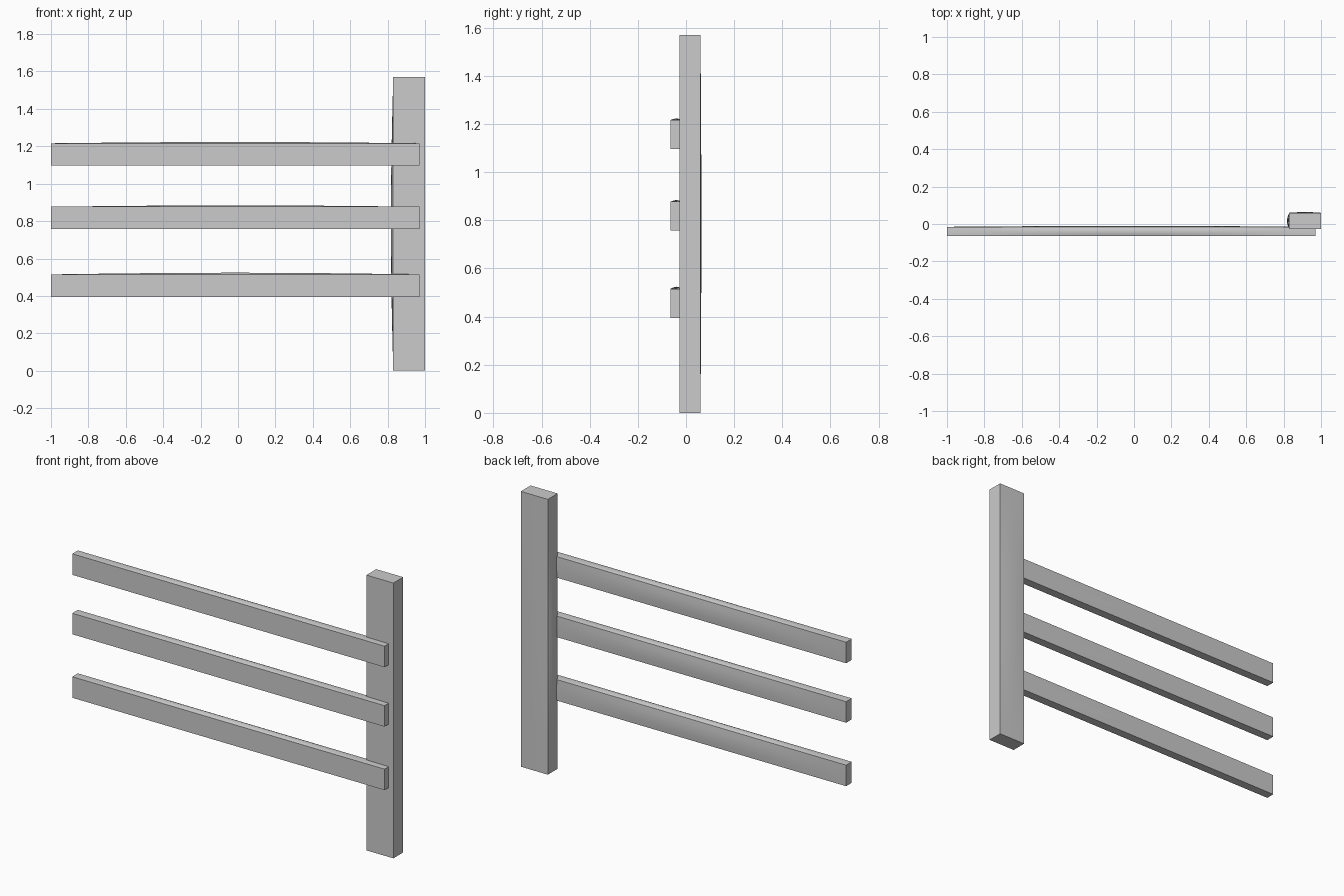
import bpy, bmesh
from math import sin, pi
from mathutils import Vector

if "Cube" in bpy.data.objects:
    bpy.data.objects.remove(bpy.data.objects["Cube"])

STATIONS, DIV = 12, 4


def plank(name, origin, along, back, edge, crown_back, crown_edge):
    """Board with flat front and one flat edge; back and other edge slightly crowned."""
    o, l, b, e = map(Vector, (origin, along, back, edge))
    bm = bmesh.new()
    rings = []
    for i in range(STATIONS + 1):
        t = i / STATIONS
        s = sin(pi * t)
        base = o + l * t
        pts = [base]
        for k in range(DIV + 1):
            u = k / DIV
            pts.append(base + b + e * u + b.normalized() * crown_back * s * sin(pi * u))
        for k in range(1, DIV + 1):
            u = k / DIV
            pts.append(base + e + b * (1 - u) + e.normalized() * crown_edge * s * sin(pi * u))
        rings.append([bm.verts.new(p) for p in pts])
    n = len(rings[0])
    for r0, r1 in zip(rings, rings[1:]):
        for k in range(n):
            j = (k + 1) % n
            bm.faces.new((r0[k], r0[j], r1[j], r1[k]))
    bm.faces.new(rings[0])
    bm.faces.new(rings[-1])
    bmesh.ops.recalc_face_normals(bm, faces=bm.faces)
    mesh = bpy.data.meshes.new(name)
    bm.to_mesh(mesh)
    bm.free()
    ob = bpy.data.objects.new(name, mesh)
    bpy.context.collection.objects.link(ob)
    bpy.context.view_layer.objects.active = ob
    ob.select_set(True)
    bpy.ops.object.shade_smooth_by_angle(angle=pi / 6)
    ob.select_set(False)


# Upright post, crowned on its back and inner side
plank("post", (1.0, -0.028, 0), (0, 0, 1.57), (0, 0.088, 0), (-0.17, 0, 0), 0.004, 0.013)

# Three horizontal rails, crowned on their back and top
for name, z, crown in (("lower_rail", 0.395, 0.009),
                       ("middle_rail", 0.757, 0.007),
                       ("upper_rail", 1.096, 0.007)):
    plank(name, (-1.0, -0.065, z), (1.97, 0, 0), (0, 0.05, 0), (0, 0, 0.12), 0.005, crown)
